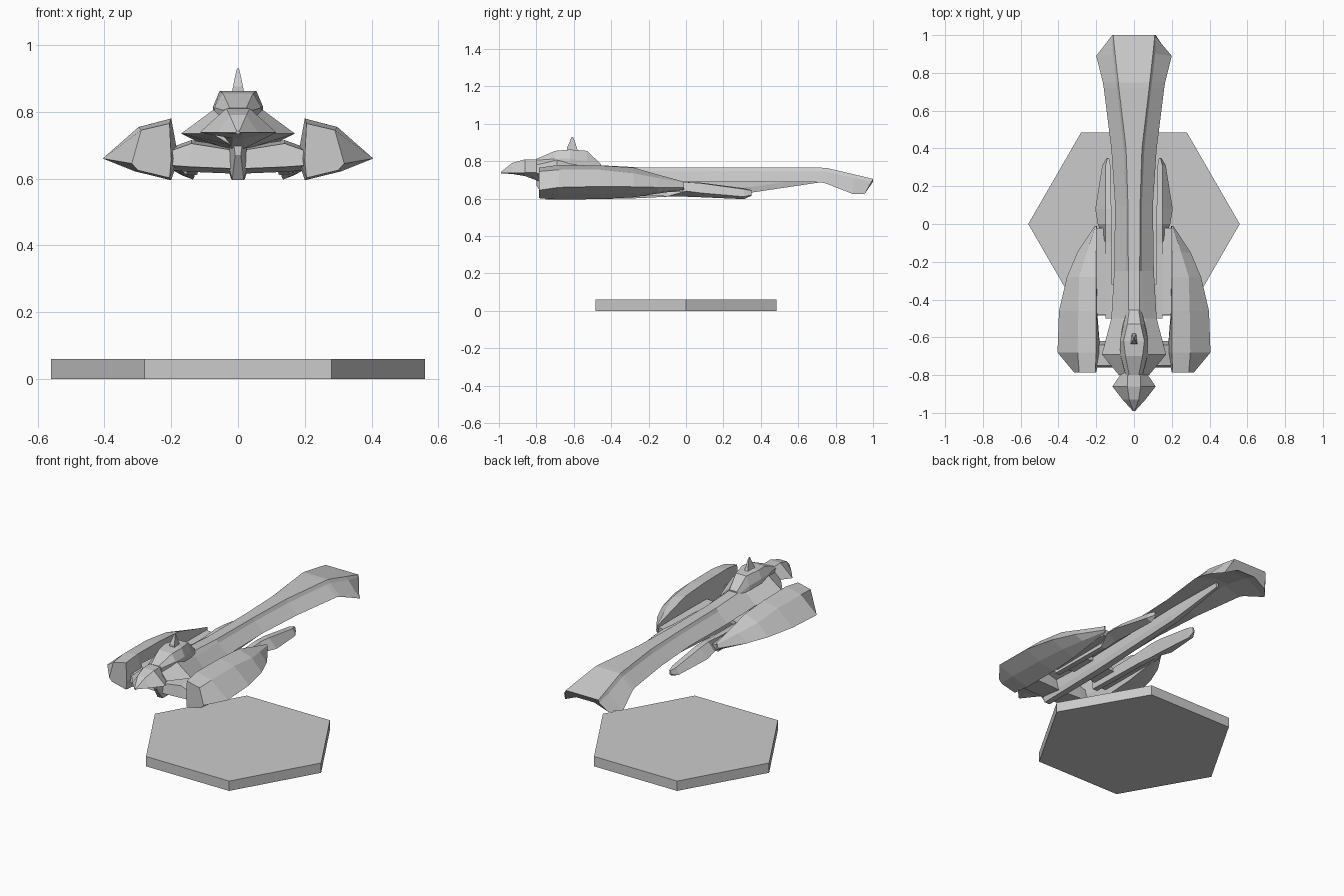
import bpy, bmesh, math


def loft(name, rings, mirror=False):
    """Skin closed rings of 3D points, cap the ends, optionally mirror across x."""
    bm = bmesh.new()
    for s in ((1, -1) if mirror else (1,)):
        rows = [[bm.verts.new((s * x, y, z)) for x, y, z in r] for r in rings]
        n = len(rows[0])
        for a, b in zip(rows, rows[1:]):
            for i in range(n):
                j = (i + 1) % n
                bm.faces.new((a[i], a[j], b[j], b[i]))
        bm.faces.new(rows[0])
        bm.faces.new(rows[-1][::-1])
    bmesh.ops.remove_doubles(bm, verts=bm.verts, dist=0.0005)
    bmesh.ops.recalc_face_normals(bm, faces=bm.faces)
    me = bpy.data.meshes.new(name)
    bm.to_mesh(me)
    bm.free()
    ob = bpy.data.objects.new(name, me)
    bpy.context.collection.objects.link(ob)
    return ob


def sym(half):
    """Half section (x, y, z) from top to bottom -> full symmetric ring."""
    return half + [(-x, y, z) for x, y, z in reversed(half)]


def section(y, *pts):
    return [(x, y, z) for x, z in pts]


# Hexagonal display base
loft("hex_base", [[(0.56 * math.cos(i * math.pi / 3), 0.56 * math.sin(i * math.pi / 3), z)
                   for i in range(6)] for z in (0, 0.06)])

# Long main hull: narrow raised ridge, sloping flanks, arched underside, flared tail
loft("main_hull", [sym(h) for h in (
    section(-0.80, (0.03, 0.80), (0.045, 0.78), (0.08, 0.735), (0.02, 0.70)),
    section(-0.69, (0.05, 0.81), (0.075, 0.805), (0.17, 0.735), (0.03, 0.69)),
    section(-0.50, (0.03, 0.78), (0.06, 0.765), (0.12, 0.71), (0.03, 0.68)),
    section(-0.25, (0.03, 0.767), (0.042, 0.747), (0.105, 0.69), (0.03, 0.69)),
    section(0.10, (0.032, 0.765), (0.042, 0.745), (0.10, 0.69), (0.03, 0.70)),
    section(0.40, (0.042, 0.765), (0.055, 0.745), (0.12, 0.69), (0.03, 0.71)),
    section(0.72, (0.08, 0.765), (0.09, 0.745), (0.16, 0.687), (0.05, 0.715)))]
    + [sym([(0.083, 0.75, 0.764), (0.095, 0.75, 0.744), (0.165, 0.75, 0.68), (0.05, 0.75, 0.715)]),
       sym([(0.10, 0.90, 0.729), (0.112, 0.90, 0.71), (0.20, 0.89, 0.625), (0.06, 0.90, 0.69)]),
       sym([(0.11, 1.0, 0.705), (0.115, 1.0, 0.69), (0.145, 0.955, 0.625), (0.06, 0.97, 0.665)])])

# Thin keel below the hull
loft("keel", [sym(section(y, (w, 0.73), (w, zb + 0.03), (w * 0.7, zb)))
              for y, w, zb in ((-0.80, 0.012, 0.67), (-0.75, 0.025, 0.595), (-0.3, 0.03, 0.60),
                               (0.35, 0.025, 0.632), (0.72, 0.01, 0.687))])

# Beak-like nose
loft("nose", [sym(h) for h in (
    section(-0.99, (0.004, 0.742), (0.006, 0.738), (0.004, 0.734)),
    section(-0.93, (0.025, 0.79), (0.06, 0.738), (0.012, 0.732)),
    section(-0.86, (0.035, 0.81), (0.115, 0.738), (0.015, 0.72)),
    section(-0.78, (0.035, 0.81), (0.06, 0.74), (0.02, 0.69)),
    section(-0.66, (0.035, 0.81), (0.06, 0.74), (0.02, 0.69)))])

# Bridge superstructure
loft("bridge", [sym(h) for h in (
    section(-0.80, (0.025, 0.812), (0.045, 0.805), (0.045, 0.78)),
    section(-0.70, (0.045, 0.855), (0.07, 0.812), (0.072, 0.79)),
    section(-0.62, (0.055, 0.862), (0.075, 0.815), (0.075, 0.78)),
    section(-0.53, (0.035, 0.855), (0.055, 0.80), (0.06, 0.76)),
    section(-0.455, (0.025, 0.785), (0.035, 0.77), (0.04, 0.75)))])

# Small mast on the bridge
loft("mast", [[(-w, y0, z), (w, y0, z), (w * 0.6, y1, z), (-w * 0.6, y1, z)]
              for z, w, y0, y1 in ((0.85, 0.02, -0.635, -0.575), (0.875, 0.015, -0.635, -0.585),
                                   (0.90, 0.01, -0.622, -0.592), (0.93, 0.003, -0.612, -0.604))])

# Outer side pods: inner top, upper shoulder, outer edge, belly, inner bottom, inner middle
loft("side_pods", [
    section(-0.785, (0.205, 0.765), (0.29, 0.745), (0.318, 0.645), (0.30, 0.625), (0.205, 0.602), (0.20, 0.66)),
    section(-0.68, (0.20, 0.78), (0.298, 0.754), (0.405, 0.66), (0.31, 0.622), (0.20, 0.595), (0.178, 0.66)),
    section(-0.46, (0.20, 0.777), (0.295, 0.755), (0.397, 0.665), (0.30, 0.625), (0.20, 0.597), (0.195, 0.66)),
    section(-0.28, (0.20, 0.765), (0.29, 0.735), (0.355, 0.663), (0.28, 0.63), (0.20, 0.607), (0.198, 0.66)),
    section(-0.15, (0.20, 0.728), (0.25, 0.71), (0.30, 0.66), (0.25, 0.637), (0.20, 0.627), (0.199, 0.66)),
    section(-0.01, (0.198, 0.69), (0.205, 0.685), (0.208, 0.66), (0.205, 0.65), (0.20, 0.647), (0.197, 0.66)),
], mirror=True)

# Pylons from keel to pods
loft("pylons", [[(x, -0.76, zb + 0.015), (x, -0.75, zt - 0.01), (x, -0.64, zt), (x, -0.62, zb)]
                for x, zb, zt in ((0.015, 0.615, 0.695), (0.14, 0.62, 0.715), (0.21, 0.625, 0.69))],
     mirror=True)

# Slim inner nacelles with pointed aft tips
loft("inner_nacelles", [
    section(-0.50, (0.115, 0.67), (0.15, 0.67), (0.152, 0.62), (0.12, 0.62)),
    section(-0.10, (0.118, 0.68), (0.15, 0.68), (0.155, 0.612), (0.122, 0.612)),
    section(0.00, (0.12, 0.688), (0.15, 0.688), (0.192, 0.64), (0.13, 0.61)),
    section(0.08, (0.12, 0.685), (0.152, 0.682), (0.205, 0.63), (0.13, 0.607)),
    section(0.31, (0.125, 0.655), (0.15, 0.65), (0.168, 0.61), (0.135, 0.597)),
    section(0.35, (0.132, 0.645), (0.14, 0.643), (0.145, 0.62), (0.136, 0.615)),
], mirror=True)

# Flat webs joining nacelles to pods
loft("pod_webs", [section(y, (0.145, 0.67), (0.203, 0.675), (0.203, 0.635), (0.145, 0.635))
                  for y in (-0.48, -0.02)], mirror=True)

# Short links holding the nacelles to the keel
loft("nacelle_links", [section(y, (0.02, 0.70), (0.125, 0.672), (0.125, 0.65), (0.02, 0.67))
                       for y in (-0.48, -0.32)], mirror=True)
